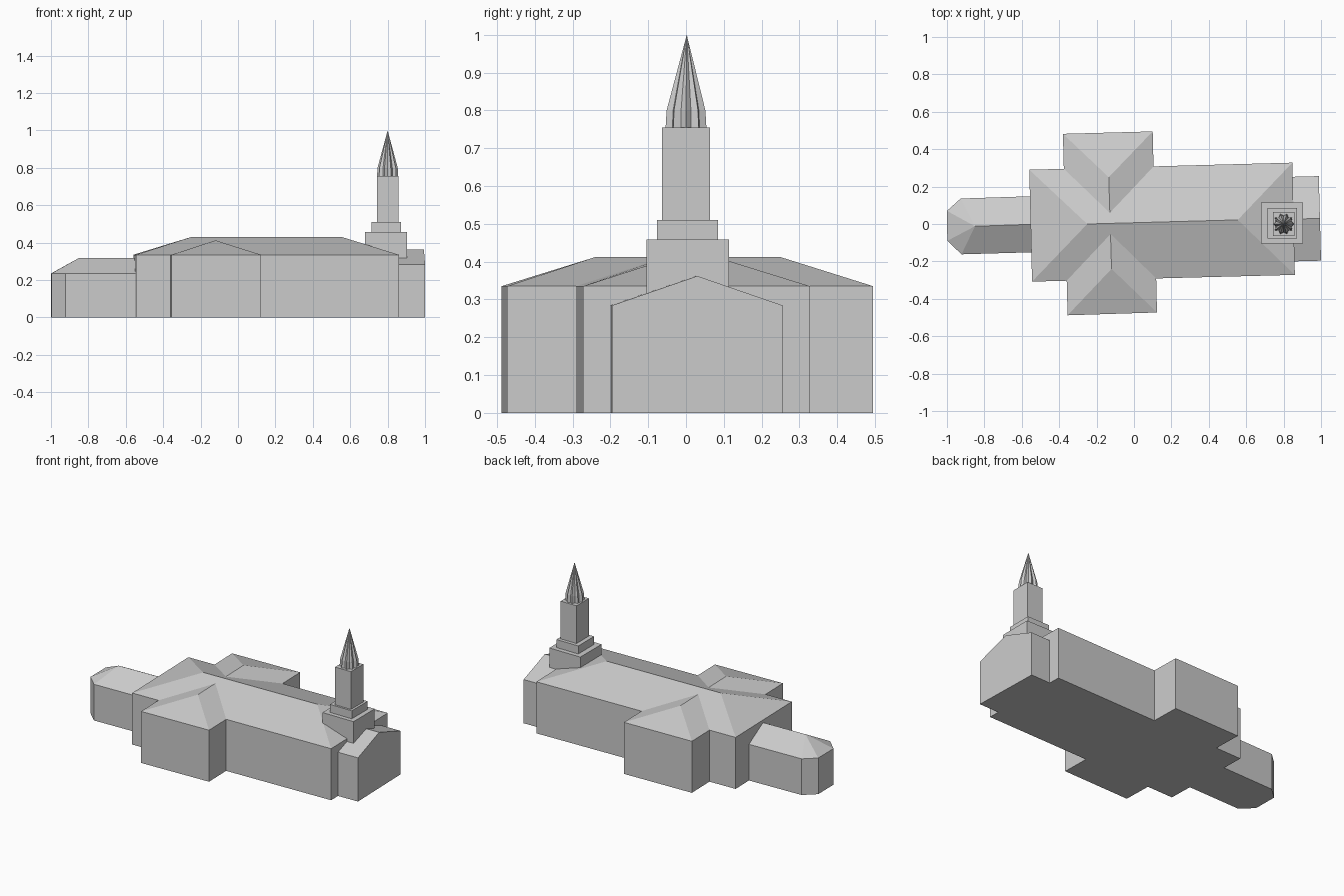
import bpy, bmesh
from math import sin, cos, pi, radians

if "Cube" in bpy.data.objects:
    bpy.data.objects.remove(bpy.data.objects["Cube"])


def finish(name, bm):
    bmesh.ops.recalc_face_normals(bm, faces=bm.faces)
    mesh = bpy.data.meshes.new(name)
    bm.to_mesh(mesh)
    bm.free()
    obj = bpy.data.objects.new(name, mesh)
    bpy.context.collection.objects.link(obj)
    return obj


def roofed_block(name, outline, eave, ridge, top):
    """Walls over an outline, closed by a roof running up to the ridge points."""
    bm = bmesh.new()
    for z in (0, eave):
        for x, y in outline:
            bm.verts.new((x, y, z))
    for x, y in ridge:
        bm.verts.new((x, y, top))
    bmesh.ops.convex_hull(bm, input=bm.verts)
    bmesh.ops.dissolve_limit(bm, angle_limit=radians(1.5), verts=bm.verts, edges=bm.edges)
    return finish(name, bm)


def box(name, x0, x1, y0, y1, z0, z1):
    bm = bmesh.new()
    bmesh.ops.create_cube(bm, size=1)
    for v in bm.verts:
        v.co.x = x1 if v.co.x > 0 else x0
        v.co.y = y1 if v.co.y > 0 else y0
        v.co.z = z1 if v.co.z > 0 else z0
    return finish(name, bm)


# Long hall with hipped roof, turned slightly off the x axis
roofed_block("main_hall",
             [(-0.56, 0.29), (0.847, 0.328), (0.86, -0.272), (-0.545, -0.308)],
             0.335, [(-0.25, 0.0), (0.555, 0.022)], 0.43)

# Cross wing, hipped at both ends
roofed_block("cross_wing",
             [(-0.38, 0.482), (0.10, 0.495), (0.123, -0.473), (-0.355, -0.488)],
             0.335, [(-0.135, 0.25), (-0.12, -0.24)], 0.412)

# Low rear wing with chamfered end
roofed_block("rear_apse",
             [(-0.50, 0.15), (-0.927, 0.136), (-1.0, 0.07), (-0.998, -0.09),
              (-0.922, -0.162), (-0.50, -0.15)],
             0.235, [(-0.85, -0.012), (-0.50, 0.0)], 0.318)

# Gabled entrance porch
roofed_block("entrance_porch",
             [(0.76, 0.25), (0.988, 0.256), (1.0, -0.196), (0.77, -0.202)],
             0.284, [(0.77, 0.024), (0.994, 0.03)], 0.362)

# Stepped tower
box("tower_base", 0.68, 0.903, -0.104, 0.114, 0.2, 0.458)
box("tower_step", 0.715, 0.872, -0.077, 0.085, 0.458, 0.51)
box("tower_shaft", 0.743, 0.857, -0.064, 0.063, 0.51, 0.755)

# Pleated spire: star-shaped collar folding up to a point
SIDES = 20
bm = bmesh.new()
rings = []
for z, scale in ((0.755, 1.03), (0.80, 0.98)):
    ring = []
    for i in range(SIDES):
        r = (0.055 if i % 2 == 0 else 0.043) * scale
        a = 2 * pi * i / SIDES
        ring.append(bm.verts.new((0.80 + r * cos(a), r * sin(a), z)))
    rings.append(ring)
tip = bm.verts.new((0.80, 0.002, 1.0))
low, high = rings
for i in range(SIDES):
    j = (i + 1) % SIDES
    bm.faces.new((low[i], low[j], high[j], high[i]))
    bm.faces.new((high[i], high[j], tip))
bm.faces.new(low[::-1])
finish("spire", bm)
